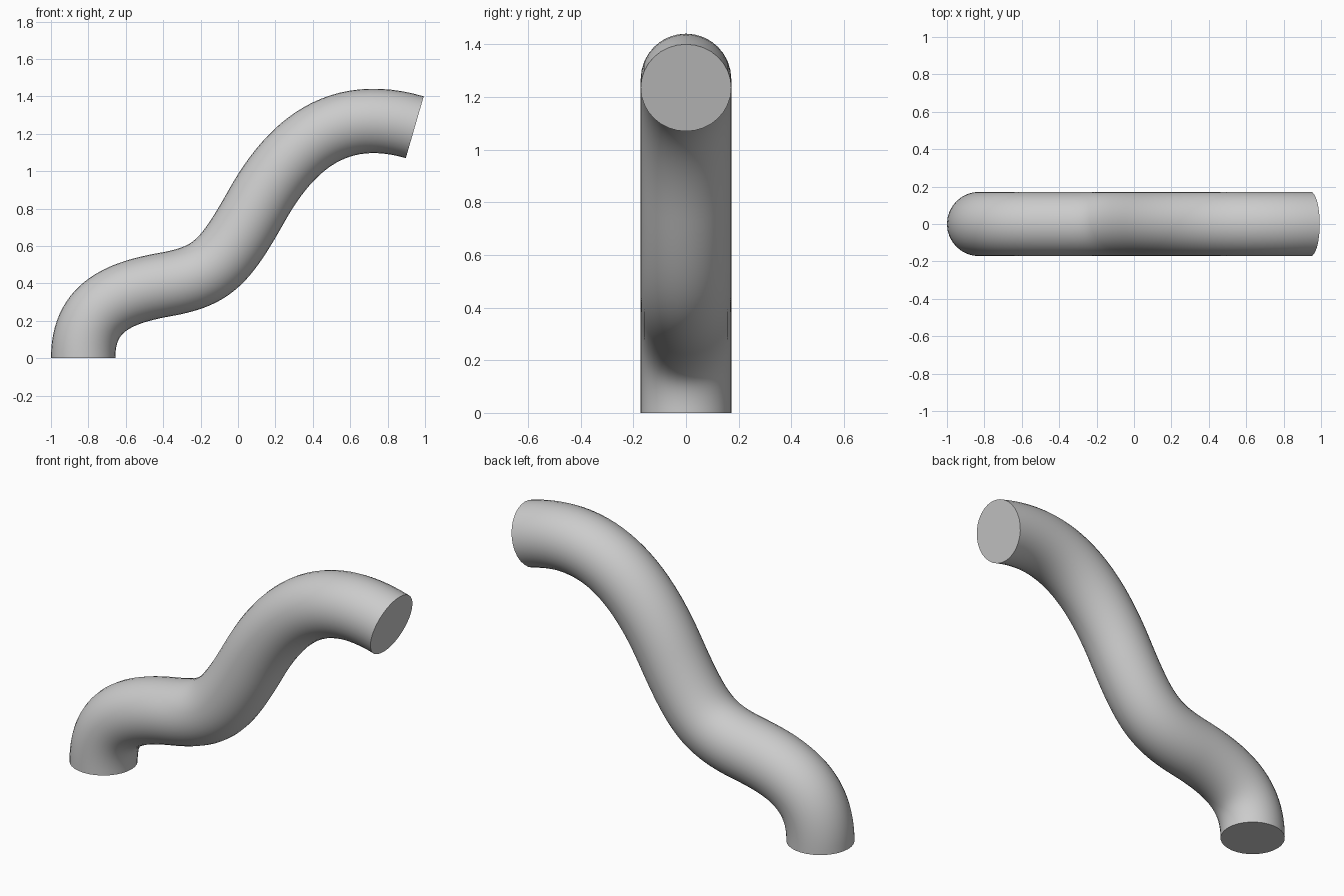
import bpy
import math

if "Cube" in bpy.data.objects:
    bpy.data.objects.remove(bpy.data.objects["Cube"])

RADIUS = 0.172

# Centre line in the x-z plane: (point, left handle, right handle)
PATH = [
    ((-0.828, 0.0), (-0.828, -0.2), (-0.828, 0.26)),
    ((-0.40, 0.392), (-0.66, 0.345), (-0.14, 0.437)),
    ((0.10, 0.815), (-0.076, 0.502), (0.285, 1.145)),
    ((0.945, 1.235), (0.535, 1.354), (1.355, 1.116)),
]


def to_3d(p):
    return (p[0], 0.0, p[1])


# Round tube swept along the centre line, closed by flat end caps
curve = bpy.data.curves.new("bent_pipe", 'CURVE')
curve.dimensions = '3D'
curve.resolution_u = 24
curve.bevel_depth = RADIUS
curve.bevel_resolution = 14
curve.use_fill_caps = True
spline = curve.splines.new('BEZIER')
spline.bezier_points.add(len(PATH) - 1)
for bp, (co, left, right) in zip(spline.bezier_points, PATH):
    bp.handle_left_type = bp.handle_right_type = 'FREE'
    bp.co = to_3d(co)
    bp.handle_left = to_3d(left)
    bp.handle_right = to_3d(right)

pipe = bpy.data.objects.new("bent_pipe", curve)
bpy.context.collection.objects.link(pipe)
bpy.context.view_layer.objects.active = pipe
pipe.select_set(True)
bpy.ops.object.convert(target='MESH')
pipe = bpy.context.object

# Smooth wall, crisp cap rims
bpy.ops.object.shade_smooth_by_angle(angle=math.radians(40))

# Plain grey surface
grey = bpy.data.materials.new("light_grey")
grey.diffuse_color = (0.6, 0.6, 0.6, 1.0)
grey.use_nodes = True
grey.node_tree.nodes["Principled BSDF"].inputs["Base Color"].default_value = grey.diffuse_color
pipe.data.materials.clear()
pipe.data.materials.append(grey)
